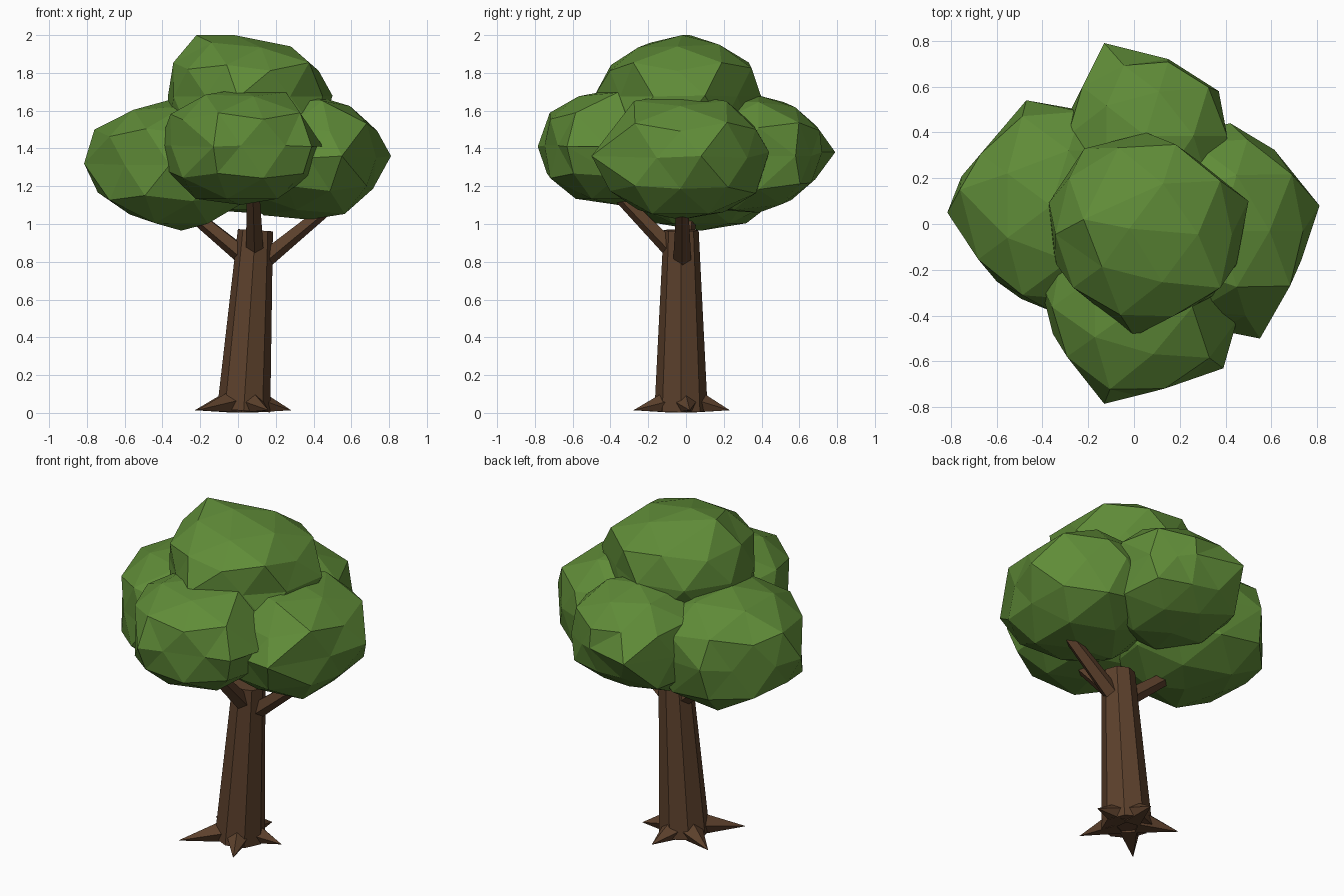
import bpy, bmesh, math
from mathutils import Vector, Matrix

if "Cube" in bpy.data.objects:
    bpy.data.objects.remove(bpy.data.objects["Cube"])


def material(name, rgb):
    m = bpy.data.materials.new(name)
    m.diffuse_color = (*rgb, 1)
    m.use_nodes = True
    m.node_tree.nodes["Principled BSDF"].inputs["Base Color"].default_value = m.diffuse_color
    return m


LEAF = material("leaf green", (0.115, 0.26, 0.039))
BARK = material("bark brown", (0.107, 0.052, 0.025))
X, Y, Z = 0, 1, 2


def finish(bm, name, mat):
    bmesh.ops.recalc_face_normals(bm, faces=bm.faces)
    me = bpy.data.meshes.new(name)
    bm.to_mesh(me)
    bm.free()
    me.materials.append(mat)
    ob = bpy.data.objects.new(name, me)
    bpy.context.collection.objects.link(ob)
    return ob


def limb(name, a, b, r1, r2, sides, spin=0.0):
    """Tapered faceted cylinder from point a to point b, never below ground."""
    a, b = Vector(a), Vector(b)
    d = b - a
    bm = bmesh.new()
    bmesh.ops.create_cone(bm, cap_ends=True, segments=sides,
                          radius1=r1, radius2=r2, depth=d.length)
    rot = d.to_track_quat('Z', 'Y').to_matrix().to_4x4()
    bm.transform(Matrix.Translation((a + b) / 2) @ rot @ Matrix.Rotation(spin, 4, 'Z'))
    for v in bm.verts:
        v.co.z = max(v.co.z, 0.002)
    return finish(bm, name, BARK)


def foliage(name, lo, hi, spin, cuts, tips):
    """Low-poly ball in a box, trimmed to straight-edged outlines, with pulled tips."""
    lo, hi = Vector(lo), Vector(hi)
    mid, rad = (lo + hi) / 2, (hi - lo) / 2
    bm = bmesh.new()
    bmesh.ops.create_icosphere(bm, subdivisions=2, radius=1)
    bm.transform(Matrix.Rotation(math.radians(spin), 4, 'Z'))
    # outline edges become half-planes that limit how far each vertex reaches
    planes = []
    for u, w, pts in cuts:
        for (u0, w0), (u1, w1) in zip(pts, pts[1:]):
            n = Vector((0, 0, 0))
            n[u], n[w] = w1 - w0, u0 - u1
            p = Vector(mid)
            p[u], p[w] = u0, w0
            dist = n.dot(p - mid)
            planes.append((n, dist) if dist > 0 else (-n, -dist))
    for v in bm.verts:
        d = Vector([v.co[i] * rad[i] * 1.05 for i in range(3)])
        t = min([1.0] + [k / n.dot(d) for n, k in planes if n.dot(d) > 1e-6])
        v.co = mid + d * t
        for i in range(3):
            v.co[i] = min(max(v.co[i], lo[i]), hi[i])
    for tip in tips:
        tip = Vector(tip)
        min(bm.verts, key=lambda v: (v.co - tip).length).co = tip
    return finish(bm, name, LEAF)


# Leaning trunk
limb("trunk", (0.03, -0.026, 0.012), (0.092, -0.026, 0.967), 0.141, 0.093, 8)

# Five pointed roots around the base
for i, reach in enumerate((0.35, 0.29, 0.255, 0.255, 0.29)):
    ang = math.radians(225 + 72 * i)
    c, s = math.cos(ang), math.sin(ang)
    limb("root_%d" % (i + 1), (0.03 + 0.06 * c, -0.02 + 0.06 * s, 0.05),
         (0.03 + reach * c, -0.02 + reach * s, 0.014), 0.08, 0.0, 5)

# Three branches reaching into the foliage
limb("left_branch", (0.07, -0.02, 0.80), (-0.32, 0.03, 1.12), 0.052, 0.034, 5, math.pi)
limb("right_branch", (0.11, -0.02, 0.79), (0.48, -0.02, 1.09), 0.052, 0.034, 5, math.pi)
limb("front_branch", (0.09, -0.05, 0.84), (0.08, -0.37, 1.17), 0.05, 0.036, 5, math.pi)

# Foliage clumps: box, spin, outlines, tips
foliage("top_foliage", (-0.39, -0.49, 1.35), (0.50, 0.40, 2.00), 0, [
    (X, Y, [(-.38, -.1), (-.39, .12), (-.2, .35), (.05, .4), (.2, .34), (.5, .1),
            (.43, -.27), (0, -.49), (-.3, -.25), (-.38, -.1)]),
    (X, Z, [(-.37, 1.65), (-.38, 1.84), (-.22, 2.0), (.02, 2.0), (.22, 1.98),
            (.4, 1.86), (.5, 1.68)]),
    (Y, Z, [(.4, 1.68), (.38, 1.84), (.12, 1.98), (-.02, 2.0), (-.23, 1.95),
            (-.4, 1.84), (-.49, 1.68)])],
    [(0, -.49, 1.67), (.5, .1, 1.68), (-.22, .02, 2.0), (-.02, -.02, 2.0)])

foliage("front_foliage", (-0.42, -0.785, 1.10), (0.45, 0.06, 1.73), 0, [
    (X, Y, [(-.42, -.37), (-.3, -.57), (-.13, -.785), (.13, -.72), (.39, -.63),
            (.45, -.46)]),
    (X, Z, [(-.42, 1.41), (-.36, 1.58), (-.2, 1.68), (.1, 1.73), (.3, 1.69),
            (.4, 1.57), (.45, 1.41), (.37, 1.23), (.25, 1.14), (.05, 1.1),
            (-.22, 1.11), (-.36, 1.26), (-.42, 1.41)]),
    (Y, Z, [(-.44, 1.73), (-.75, 1.6), (-.785, 1.41), (-.73, 1.25), (-.59, 1.12)])],
    [(-.13, -.785, 1.41), (.39, -.63, 1.41), (.45, -.42, 1.41)])

foliage("right_foliage", (-0.06, -0.50, 1.01), (0.81, 0.44, 1.69), 0, [
    (X, Y, [(.42, .44), (.6, .34), (.81, .08), (.71, -.22), (.55, -.5), (.45, -.48)]),
    (X, Z, [(.5, 1.68), (.7, 1.56), (.81, 1.36), (.73, 1.2), (.55, 1.04), (.3, 1.01)]),
    (Y, Z, [(-.33, 1.58), (-.5, 1.36), (-.4, 1.17), (-.2, 1.04), (.1, 1.01),
            (.37, 1.15), (.44, 1.36), (.32, 1.6), (.13, 1.69)])],
    [(.81, .08, 1.36), (.55, -.5, 1.36), (.42, .44, 1.38)])

foliage("left_foliage", (-0.815, -0.38, 0.965), (0.09, 0.54, 1.66), 0, [
    (X, Y, [(-.3, .53), (-.47, .54), (-.76, .2), (-.815, .05), (-.65, -.2),
            (-.55, -.3), (-.4, -.37)]),
    (X, Z, [(-.35, 1.66), (-.57, 1.6), (-.76, 1.5), (-.815, 1.32), (-.72, 1.12),
            (-.53, 1.03), (-.3, .965), (0, 1.02)])],
    [(-.815, .05, 1.32), (-.47, .54, 1.34), (-.3, .08, .965), (-.76, .15, 1.5)])

foliage("back_foliage", (-0.33, -0.02, 1.04), (0.43, 0.79, 1.68), 0, [
    (X, Y, [(-.31, .43), (-.2, .65), (-.13, .79), (.15, .72), (.37, .58),
            (.42, .45), (.41, .32)]),
    (Y, Z, [(.5, 1.66), (.65, 1.58), (.785, 1.38), (.7, 1.25), (.55, 1.12),
            (.33, 1.04)])],
    [(-.13, .79, 1.38), (.37, .58, 1.36), (.15, .72, 1.38)])
